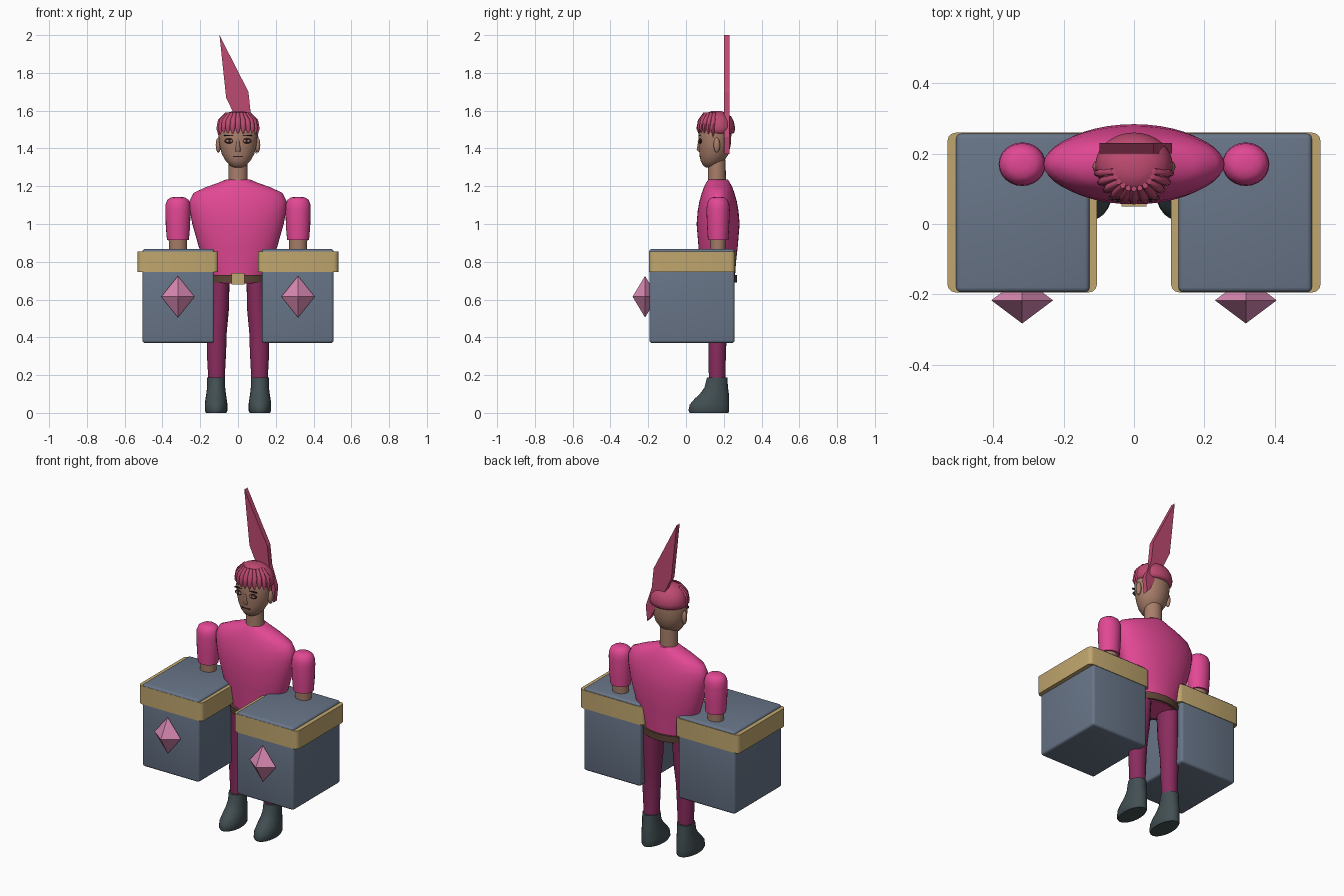
import bpy, bmesh, math
from mathutils import Vector


def material(name, r, g, b):
    m = bpy.data.materials.new(name)
    lin = lambda v: ((v / 255 + 0.055) / 1.055) ** 2.4
    m.diffuse_color = (lin(r), lin(g), lin(b), 1)
    return m


SHIRT = material("pink shirt", 226, 72, 148)
HAIR = material("crimson hair", 190, 74, 112)
LEGS = material("plum trousers", 138, 44, 94)
SKIN = material("brown skin", 168, 126, 106)
BOOT = material("dark boot", 66, 79, 83)
BOX = material("slate blue", 104, 117, 136)
GOLD = material("gold trim", 192, 166, 110)
BELT = material("brown leather", 96, 70, 56)
GEM = material("rose crystal", 216, 136, 178)
DARK = material("dark line", 48, 32, 36)


def finish(name, bm, mat, smooth=True, angle=40):
    bmesh.ops.recalc_face_normals(bm, faces=bm.faces)
    me = bpy.data.meshes.new(name)
    bm.to_mesh(me)
    bm.free()
    me.materials.append(mat)
    ob = bpy.data.objects.new(name, me)
    bpy.context.collection.objects.link(ob)
    if smooth:
        bpy.ops.object.select_all(action='DESELECT')
        ob.select_set(True)
        bpy.context.view_layer.objects.active = ob
        bpy.ops.object.shade_smooth_by_angle(angle=math.radians(angle))
    return ob


def loft(name, rings, mat, n=24, angle=50):
    """Skin elliptical rings (cx, cy, z, rx, ry) and cap both ends."""
    bm = bmesh.new()
    loops = []
    for cx, cy, z, rx, ry in rings:
        loops.append([bm.verts.new((cx + rx * math.cos(math.tau * i / n),
                                    cy + ry * math.sin(math.tau * i / n), z))
                      for i in range(n)])
    for a, b in zip(loops, loops[1:]):
        for i in range(n):
            j = (i + 1) % n
            bm.faces.new((a[i], a[j], b[j], b[i]))
    bm.faces.new(loops[0])
    bm.faces.new(loops[-1])
    return finish(name, bm, mat, True, angle)


def block(name, lo, hi, mat, bevel=0.0, vertical_only=False):
    bm = bmesh.new()
    bmesh.ops.create_cube(bm, size=1)
    for v in bm.verts:
        v.co = Vector([lo[k] + (v.co[k] + 0.5) * (hi[k] - lo[k]) for k in range(3)])
    if bevel:
        edges = [e for e in bm.edges if not vertical_only
                 or abs(e.verts[0].co.z - e.verts[1].co.z) > 1e-4]
        bmesh.ops.bevel(bm, geom=edges, offset=bevel, segments=3, profile=0.5, affect='EDGES')
    return finish(name, bm, mat, bool(bevel), 35)


def ball(name, c, r, mat):
    bm = bmesh.new()
    bmesh.ops.create_uvsphere(bm, u_segments=16, v_segments=10, radius=1)
    for v in bm.verts:
        v.co = Vector([c[k] + v.co[k] * r[k] for k in range(3)])
    return finish(name, bm, mat)


# Torso, belt and buckle
Y = 0.17
loft("torso", [(0, Y, 0.685, 0.135, 0.085), (0, Y, 0.73, 0.148, 0.09),
               (0, Y, 0.80, 0.175, 0.095), (0, Y, 0.88, 0.208, 0.104),
               (0, Y, 1.0, 0.242, 0.114), (0, Y, 1.07, 0.255, 0.108),
               (0, Y, 1.12, 0.257, 0.099), (0, Y, 1.165, 0.235, 0.086),
               (0, Y, 1.195, 0.17, 0.075), (0, Y, 1.22, 0.10, 0.062),
               (0, Y, 1.235, 0.065, 0.052)], SHIRT, 40)
loft("belt", [(0, 0.167, 0.69, 0.152, 0.102), (0, 0.167, 0.73, 0.158, 0.104)], BELT, 40)
block("buckle", (-0.035, 0.05, 0.68), (0.035, 0.075, 0.74), GOLD)

# Neck and head
loft("neck", [(0, 0.163, 1.21, 0.052, 0.048), (0, 0.163, 1.34, 0.05, 0.047)], SKIN)
loft("head", [(0, 0.125, 1.30, 0.022, 0.02), (0, 0.132, 1.31, 0.043, 0.042),
              (0, 0.14, 1.335, 0.066, 0.063), (0, 0.148, 1.37, 0.086, 0.077),
              (0, 0.152, 1.42, 0.099, 0.085), (0, 0.153, 1.47, 0.103, 0.087),
              (0, 0.155, 1.52, 0.097, 0.083), (0, 0.157, 1.565, 0.06, 0.055)], SKIN, 32)
loft("nose", [(0, 0.074, 1.385, 0.014, 0.012), (0, 0.07, 1.393, 0.014, 0.014),
              (0, 0.073, 1.445, 0.007, 0.008)], SKIN, 10)
block("mouth", (-0.026, 0.072, 1.354), (0.026, 0.081, 1.36), DARK)
for s, side in ((-1, "left"), (1, "right")):
    ball(side + "_ear", (s * 0.104, 0.163, 1.418), (0.014, 0.017, 0.04), SKIN)
    ball(side + "_eyelid", (s * 0.046, 0.076, 1.44), (0.027, 0.009, 0.014), DARK)
    ball(side + "_eye", (s * 0.046, 0.074, 1.439), (0.020, 0.010, 0.009), SKIN)
    ball(side + "_pupil", (s * 0.046, 0.069, 1.439), (0.007, 0.007, 0.008), DARK)
    block(side + "_brow", (s * 0.048 - 0.025, 0.069, 1.466),
          (s * 0.048 + 0.025, 0.078, 1.472), DARK)

# Hair cap with rounded brim, fringe strands and tall flat plume
loft("hair_cap", [(0, 0.165, 1.478, 0.098, 0.083), (0, 0.167, 1.487, 0.107, 0.09),
                  (0, 0.167, 1.51, 0.110, 0.093), (0, 0.167, 1.54, 0.104, 0.087),
                  (0, 0.165, 1.568, 0.088, 0.075), (0, 0.162, 1.588, 0.06, 0.053),
                  (0, 0.16, 1.598, 0.025, 0.024)], HAIR, 32)
for i in range(11):
    a = math.radians(-90 + (i - 5) * 16)
    c, sn = math.cos(a), math.sin(a)
    tip = 1.475 if abs(i - 5) < 4 else 1.45 + 0.012 * (i % 2)
    loft("fringe_strand", [(0.098 * c, 0.16 + 0.09 * sn, tip, 0.002, 0.002),
                           (0.103 * c, 0.16 + 0.095 * sn, 1.505, 0.013, 0.010),
                           (0.093 * c, 0.16 + 0.085 * sn, 1.55, 0.015, 0.012),
                           (0.06 * c, 0.16 + 0.06 * sn, 1.59, 0.008, 0.008)], HAIR, 8)
bm = bmesh.new()
outline = [(-0.098, 2.0), (0.055, 1.70), (0.068, 1.58), (0.108, 1.46),
           (0.098, 1.37), (0.075, 1.40), (-0.03, 1.60), (-0.063, 1.67)]
face = bm.faces.new([bm.verts.new((x, 0.20, z)) for x, z in outline])
ext = bmesh.ops.extrude_face_region(bm, geom=[face])
for v in ext["geom"]:
    if isinstance(v, bmesh.types.BMVert):
        v.co.y += 0.03
finish("plume", bm, HAIR, False)

# Limbs, boots, boxes and crystals on both sides
for s, side in ((-1, "left"), (1, "right")):
    ax = s * 0.318
    loft(side + "_sleeve", [(ax, Y, 0.915, 0.058, 0.054), (ax, Y, 0.98, 0.064, 0.058),
                            (ax, Y, 1.075, 0.067, 0.062), (ax, Y, 1.105, 0.065, 0.059),
                            (ax, Y, 1.128, 0.056, 0.05), (ax, Y, 1.14, 0.038, 0.035),
                            (ax, Y, 1.144, 0.015, 0.014)], SHIRT)
    loft(side + "_forearm", [(ax, Y, 0.85, 0.046, 0.04), (ax, Y, 0.92, 0.049, 0.043)], SKIN)
    loft(side + "_leg", [(s * 0.114, 0.165, 0.17, 0.043, 0.044),
                         (s * 0.114, 0.165, 0.32, 0.051, 0.046),
                         (s * 0.112, 0.167, 0.42, 0.052, 0.05),
                         (s * 0.102, 0.168, 0.55, 0.054, 0.062),
                         (s * 0.095, 0.17, 0.71, 0.05, 0.072)], LEGS)
    bx = s * 0.116
    loft(side + "_boot", [(bx, 0.122, 0.0, 0.054, 0.103), (bx, 0.121, 0.012, 0.06, 0.108),
                          (bx, 0.124, 0.045, 0.06, 0.104), (bx, 0.137, 0.075, 0.056, 0.091),
                          (bx, 0.150, 0.10, 0.052, 0.077), (bx, 0.160, 0.135, 0.048, 0.062),
                          (bx, 0.165, 0.188, 0.048, 0.054)], BOOT)
    cx = s * 0.316
    block(side + "_box", (cx - 0.19, -0.194, 0.37), (cx + 0.19, 0.257, 0.868), BOX, 0.014)
    cx = s * 0.318
    block(side + "_box_trim", (cx - 0.213, -0.195, 0.745), (cx + 0.213, 0.26, 0.855),
          GOLD, 0.025, True)
    # Four-sided crystal, pointed on every axis
    bm = bmesh.new()
    ring = [bm.verts.new((cx + dx, -0.217, 0.615 + dz))
            for dx, dz in ((0.088, 0), (0, 0.11), (-0.088, 0), (0, -0.11))]
    for tip in (-0.283, -0.151):
        t = bm.verts.new((cx, tip, 0.615))
        for i in range(4):
            bm.faces.new((ring[i], ring[(i + 1) % 4], t))
    finish(side + "_crystal", bm, GEM, False)
